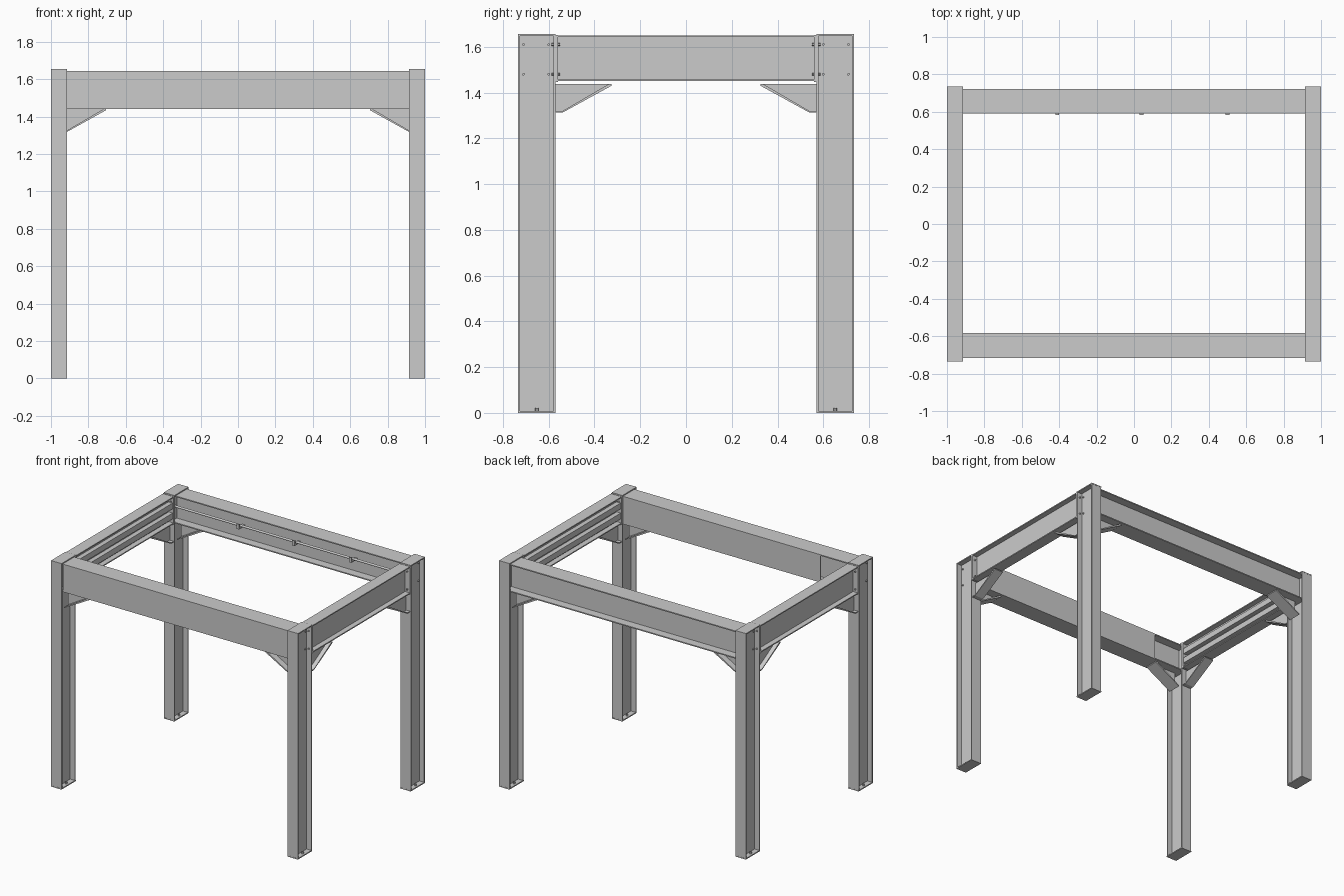
import bpy, math
from mathutils import Vector, Matrix

if "Cube" in bpy.data.objects:
    bpy.data.objects.remove(bpy.data.objects["Cube"])


def mesh_object(name, verts, faces):
    me = bpy.data.meshes.new(name)
    me.from_pydata(verts, [], faces)
    me.update()
    ob = bpy.data.objects.new(name, me)
    bpy.context.collection.objects.link(ob)
    return ob


def prism(name, profile, start, u, v, depth):
    """Extrude a 2D profile (axes u, v) from start along the depth vector."""
    start, u, v, depth = (Vector(a) for a in (start, u, v, depth))
    area = sum(a[0] * b[1] - b[0] * a[1] for a, b in zip(profile, profile[1:] + profile[:1]))
    if area * u.cross(v).dot(depth) < 0:      # keep the normals outward
        profile = profile[::-1]
    n = len(profile)
    base = [start + u * a + v * b for a, b in profile]
    verts = base + [p + depth for p in base]
    faces = [tuple(range(n))[::-1], tuple(range(n, 2 * n))]
    faces += [(i, (i + 1) % n, n + (i + 1) % n, n + i) for i in range(n)]
    return mesh_object(name, verts, faces)


def box(name, x, y, z):
    (x0, x1), (y0, y1), (z0, z1) = sorted(x), sorted(y), sorted(z)
    return prism(name, [(x0, y0), (x1, y0), (x1, y1), (x0, y1)], (0, 0, z0),
                 (1, 0, 0), (0, 1, 0), (0, 0, z1 - z0))


def rod(name, a, b, r, sides=12):
    a, b = Vector(a), Vector(b)
    d = (b - a).normalized()
    u = d.orthogonal().normalized()
    ring = [(r * math.cos(2 * math.pi * i / sides), r * math.sin(2 * math.pi * i / sides))
            for i in range(sides)]
    return prism(name, ring, a, u, d.cross(u), b - a)


def i_profile(w, h, t):
    """I section: flange width w, overall height h, plate thickness t."""
    a, b, c = w / 2, h / 2, t / 2
    return [(-a, -b), (a, -b), (a, t - b), (c, t - b), (c, b - t), (a, b - t),
            (a, b), (-a, b), (-a, b - t), (-c, b - t), (-c, t - b), (-a, t - b)]


X, Y, Z = (1, 0, 0), (0, 1, 0), (0, 0, 1)
PX, PY, H, T = 0.9575, 0.6525, 1.655, 0.008

# Four I-section posts with base plate, cap, anchors and bolts
for sx in (-1, 1):
    for sy in (-1, 1):
        tag = ("left" if sx < 0 else "right") + ("_front" if sy < 0 else "_back")
        cx, cy = sx * PX, sy * PY
        prism("post_" + tag, i_profile(0.085, 0.163, T), (cx, cy, T), X, Y, (0, 0, H - 2 * T))
        for part, z in (("base_plate_", 0), ("cap_plate_", H - T)):
            box(part + tag, (cx - 0.0425, cx + 0.0425), (cy - 0.0825, cy + 0.0825), (z, z + T))
        for dx in (-0.023, 0.023):
            rod("anchor_" + tag, (cx + dx, cy, T), (cx + dx, cy, 0.021), 0.008, 6)
        for z in (1.48, 1.61):
            for dx in (-0.023, 0.023):
                rod("flange_bolt_" + tag, (cx + dx, sy * 0.588, z), (cx + dx, sy * 0.55, z), 0.006, 6)
            for y in (0.60, 0.71):
                rod("web_bolt_" + tag, (cx + sx * 0.003, sy * y, z), (cx + sx * 0.012, sy * y, z), 0.006, 6)

        # Gusset under the side beam: triangular web with sloped flange
        side = [(0.572, 1.437), (0.325, 1.437), (0.325, 1.43), (0.54, 1.312), (0.572, 1.312)]
        prism("side_gusset_web_" + tag, side, (cx - 0.005, 0, 0), (0, sy, 0), Z, (0.01, 0, 0))
        slope = [(0.325, 1.437), (0.325, 1.43), (0.54, 1.312), (0.572, 1.312),
                 (0.572, 1.318), (0.542, 1.318), (0.338, 1.437)]
        prism("side_gusset_flange_" + tag, slope, (cx - 0.036, 0, 0), (0, sy, 0), Z, (0.072, 0, 0))
        # Gusset under the front or back beam
        web = [(0.916, 1.442), (0.705, 1.442), (0.705, 1.434), (0.916, 1.317)]
        prism("cross_gusset_web_" + tag, web, (0, cy - 0.005, 0), (sx, 0, 0), Z, (0, 0.01, 0))
        slope = [(0.705, 1.442), (0.705, 1.434), (0.916, 1.317), (0.916, 1.325), (0.716, 1.442)]
        prism("cross_gusset_flange_" + tag, slope, (0, cy - 0.05, 0), (sx, 0, 0), Z, (0, 0.1, 0))

# Front and back I-beams
for name, y0, y1 in (("front_beam", -0.717, -0.582), ("back_beam", 0.59, 0.722)):
    prism(name, i_profile(y1 - y0, 0.203, T), (-0.952, (y0 + y1) / 2, 1.5425), Y, Z, (1.904, 0, 0))

# Cover panels closing the front beam; the inner one stops short on the left
box("front_cover_panel", (-0.916, 0.916), (-0.717, -0.707), (1.448, 1.638))
box("inner_cover_panel", (-0.68, 0.916), (-0.592, -0.582), (1.448, 1.638))

# Side I-beams with end plates and two inner rails
for sx, tag in ((-1, "left"), (1, "right")):
    prism(tag + "_side_beam", i_profile(0.085, 0.2, T), (sx * PX, -0.562, 1.55), X, Z, (0, 1.124, 0))
    for sy in (-1, 1):
        box(tag + "_end_plate", (sx * 0.915, sx * 1.0), (sy * 0.56, sy * 0.572), (1.447, 1.652))
    for z in (1.508, 1.582):
        box(tag + "_inner_rail", (sx * 0.92, sx * 0.954), (-0.56, 0.56), (z - 0.021, z + 0.021))

# Conduit along the inside of the back beam, held by three hooks
rod("conduit", (-0.95, 0.612, 1.555), (0.95, 0.612, 1.555), 0.008)
for x in (-0.41, 0.04, 0.5):
    box("hook_arm", (x - 0.01, x + 0.01), (0.586, 0.655), (1.538, 1.547))
    box("hook_tip", (x - 0.01, x + 0.01), (0.584, 0.592), (1.538, 1.575))
